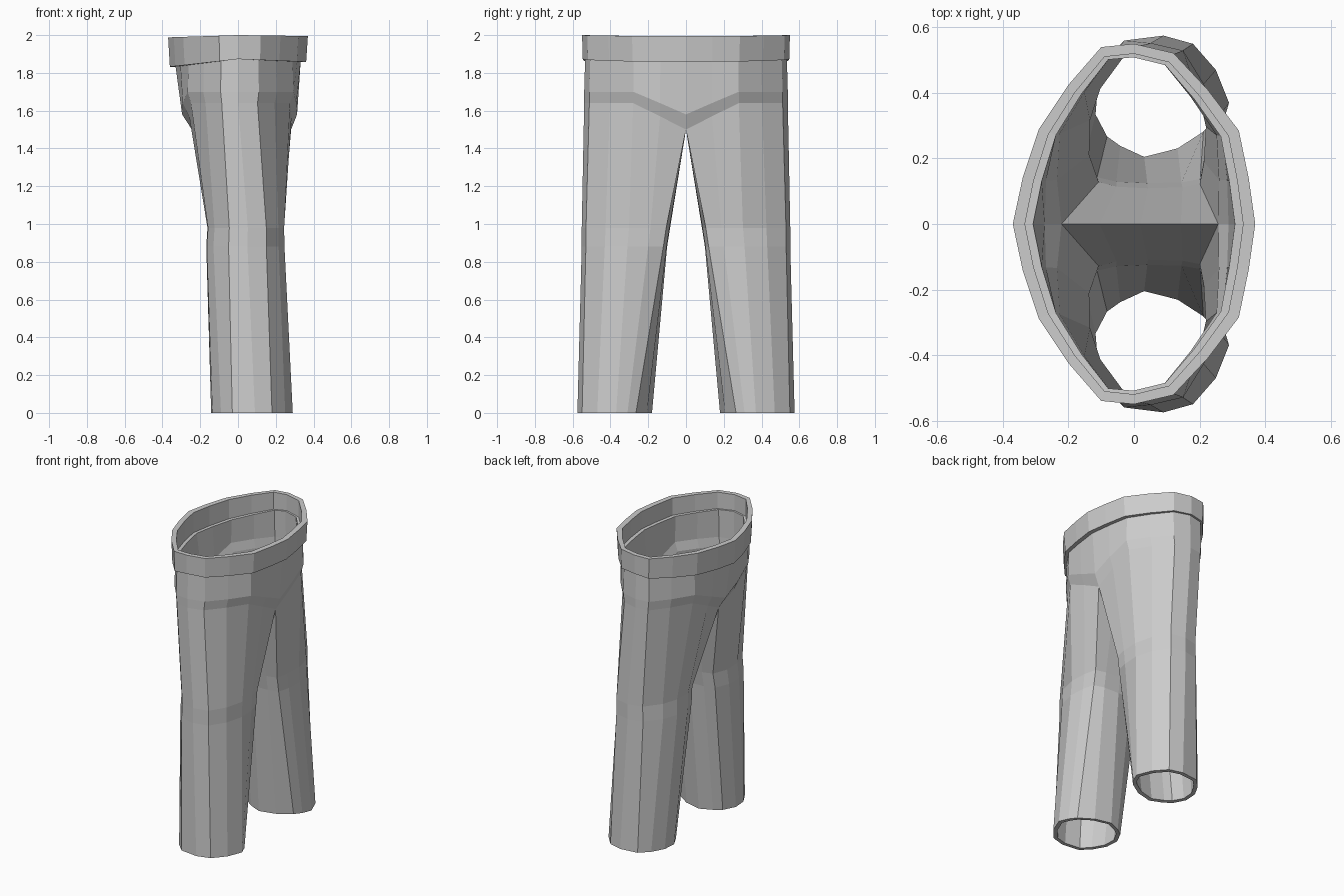
import bpy

if "Cube" in bpy.data.objects:
    bpy.data.objects.remove(bpy.data.objects["Cube"])

# Half waist outline (x, y), from the -x middle round the side to the +x middle
WAIST = [(-.37, 0), (-.34, .14), (-.29, .29), (-.20, .425), (-.10, .54), (0, .55),
         (.12, .522), (.225, .41), (.32, .285), (.35, .14), (.37, 0)]
# Leg outlines; the first 11 points continue up to the waist, the rest face inward
HEM = [(-.10, .25), (-.142, .33), (-.135, .42), (-.09, .50), (-.03, .56), (.09, .575),
       (.18, .55), (.25, .47), (.29, .37), (.265, .31), (.23, .265), (.14, .207),
       (.03, .18), (-.05, .215)]
KNEE = [(-.13, .125), (-.168, .22), (-.165, .33), (-.13, .43), (-.05, .53), (.05, .552),
        (.15, .53), (.215, .43), (.246, .31), (.24, .20), (.22, .12), (.15, .103),
        (.04, .10), (-.06, .105)]
N = len(HEM)


def hip_ring(mid_back, mid_front, side, sy, z_mid, z_side):
    """Scaled waist outline that rises and widens away from the middle."""
    ring = []
    for x, y in WAIST:
        t = min(1, y / .28)
        mid = mid_back if x < 0 else mid_front
        ring.append((x * (mid + (side - mid) * t), y * sy, z_mid + (z_side - z_mid) * t))
    return ring


def make(name, verts, faces, thickness=0):
    mesh = bpy.data.meshes.new(name)
    mesh.from_pydata(verts, [], faces)
    mesh.update()
    ob = bpy.data.objects.new(name, mesh)
    bpy.context.collection.objects.link(ob)
    mir = ob.modifiers.new("mirror", 'MIRROR')
    mir.use_axis = (False, True, False)
    mir.use_clip = True
    if thickness:
        sol = ob.modifiers.new("cloth", 'SOLIDIFY')
        sol.thickness = thickness
        sol.offset = -1
    return ob


def belt_bottom(x):
    return 1.873 - (.11 if x < 0 else .04) * abs(x)


# Trousers: leg rings, crotch ring with a straight seam, then open hip rings
crotch = hip_ring(.66, .76, .86, .98, 1.50, 1.64)
back, front = crotch[0][0], crotch[10][0]
crotch += [(front + (back - front) * k / 4, 0, 1.50) for k in (1, 2, 3)]
rings = [
    [(x, y, 0) for x, y in HEM],
    [(x, y, .88) for x, y in KNEE],
    [(x * .98 + .003, .55 - (.55 - y) * 1.035, .98) for x, y in KNEE],
    crotch,
    hip_ring(.80, .845, .92, .98, 1.58, 1.70),
    [(x * .90, y * .97, belt_bottom(x) + .02) for x, y in WAIST],
]
verts, starts = [], []
for r in rings:
    starts.append(len(verts))
    verts += r
faces = []
for k in range(len(rings) - 1):
    a, b = starts[k], starts[k + 1]
    for i in range(N if k < 3 else 10):
        j = (i + 1) % N
        faces.append((a + i, b + i, b + j, a + j))
make("trousers", verts, faces, .025)

# Waistband: a thick ring with a slightly curved lower edge
verts = []
for x, y in WAIST:
    xi, yi = x * .9, y * .945
    low, top = belt_bottom(x), 2.0 - (.012 * abs(x) / .37 if x < 0 else .005 * x / .37)
    verts += [(x * .975, y * .995, low), (x, y, top), (xi, yi, top), (xi, yi, low)]
faces = [(4 * i + k, 4 * i + 4 + k, 4 * i + 4 + (k + 1) % 4, 4 * i + (k + 1) % 4)
         for i in range(len(WAIST) - 1) for k in range(4)]
make("waistband", verts, [f[::-1] for f in faces])
